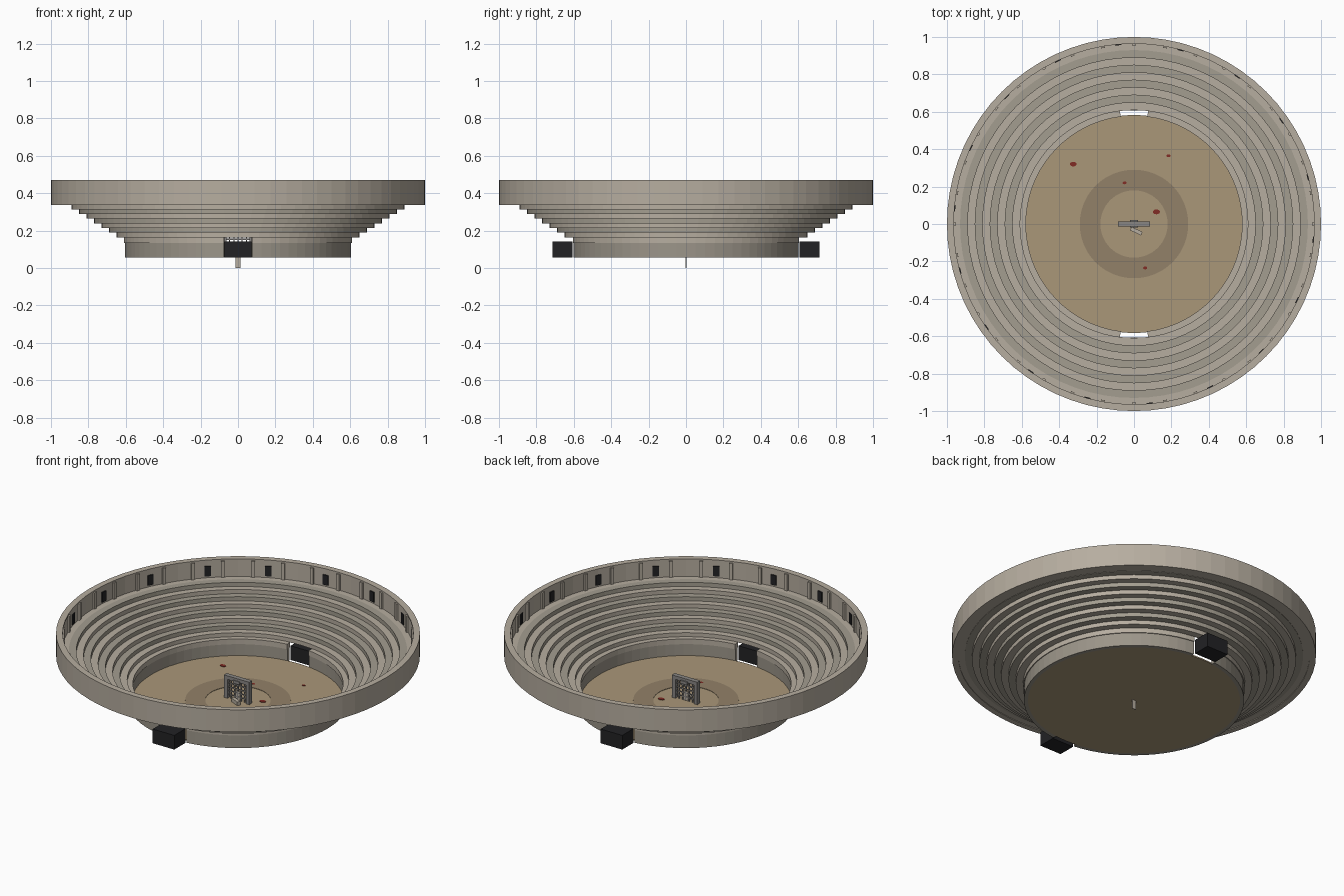
import bpy, bmesh
from math import sin, cos, pi, radians, ceil
from mathutils import Matrix, Vector

if "Cube" in bpy.data.objects:
    bpy.data.objects.remove(bpy.data.objects["Cube"])


def material(name, rgb):
    m = bpy.data.materials.new(name)
    m.diffuse_color = (*rgb, 1)
    m.use_nodes = True
    m.node_tree.nodes["Principled BSDF"].inputs["Base Color"].default_value = m.diffuse_color
    return m


STONE = material("light_stone", (0.47, 0.42, 0.35))
STONE2 = material("dark_stone", (0.37, 0.34, 0.28))
WALL = material("wall_stone", (0.33, 0.30, 0.25))
SAND = material("sand", (0.40, 0.31, 0.19))
SAND2 = material("worn_sand", (0.29, 0.22, 0.14))
DARK = material("dark_opening", (0.016, 0.016, 0.018))
IRON = material("iron", (0.25, 0.24, 0.23))
BLOOD = material("stain", (0.22, 0.025, 0.018))


def finish(bm, name, mat):
    bmesh.ops.recalc_face_normals(bm, faces=bm.faces)
    me = bpy.data.meshes.new(name)
    bm.to_mesh(me)
    bm.free()
    me.materials.append(mat)
    ob = bpy.data.objects.new(name, me)
    bpy.context.collection.objects.link(ob)
    return ob


def ring(name, r0, r1, z0, z1, mat, arcs=((0, 360),), seg=72):
    """Rectangular section swept round the z axis over one or more arcs."""
    bm = bmesh.new()
    for a0, a1 in arcs:
        full = a1 - a0 == 360
        n = ceil(seg * (a1 - a0) / 360)
        loops = []
        for i in range(n if full else n + 1):
            a = radians(a0 + (a1 - a0) * i / n)
            loops.append([bm.verts.new((r * cos(a), r * sin(a), z))
                          for r, z in ((r0, z0), (r1, z0), (r1, z1), (r0, z1))])
        for i in range(n):
            p, q = loops[i], loops[(i + 1) % len(loops)]
            for k in range(4):
                j = (k + 1) % 4
                bm.faces.new((p[k], p[j], q[j], q[k]))
        if not full:
            bm.faces.new(loops[0])
            bm.faces.new(loops[-1])
    return finish(bm, name, mat)


def boxes(name, items, mat):
    """items: (centre, size, turn about z in degrees)"""
    bm = bmesh.new()
    for c, s, turn in items:
        m = Matrix.Translation(c) @ Matrix.Rotation(radians(turn), 4, 'Z') @ Matrix.Diagonal((*s, 1))
        bmesh.ops.create_cube(bm, size=1, matrix=m)
    return finish(bm, name, mat)


def disc(name, x, y, z0, z1, rx, ry, mat, seg):
    bm = bmesh.new()
    m = Matrix.Translation((x, y, (z0 + z1) / 2)) @ Matrix.Diagonal((rx, ry, z1 - z0, 1))
    bmesh.ops.create_cone(bm, cap_ends=True, segments=seg, radius1=1, radius2=1, depth=1, matrix=m)
    return finish(bm, name, mat)


def polar(r, deg, z):
    return Vector((r * cos(radians(deg)), r * sin(radians(deg)), z))


# arena floor with a worn track and stains
disc("arena_floor", 0, 0, 0.056, 0.064, 0.583, 0.583, SAND, 72)
ring("worn_track", 0.18, 0.29, 0.062, 0.066, SAND2)
for i, (x, y, r) in enumerate(((-0.325, 0.32, 0.018), (0.185, 0.365, 0.011), (-0.05, 0.22, 0.011),
                               (0.12, 0.065, 0.019), (0.06, -0.235, 0.011))):
    disc(f"stain_{i}", x, y, 0.062, 0.067, r, r * 0.7, BLOOD, 16)

# podium wall and coping, open at the front and back gates
gap = 7.1
arcs = ((-90 + gap, 90 - gap), (90 + gap, 270 - gap))
ring("podium_wall", 0.582, 0.605, 0.056, 0.14, WALL, arcs)
ring("podium_coping", 0.578, 0.61, 0.135, 0.166, STONE, arcs)

# gate tunnels
for name, s in (("front_gate_tunnel", -1), ("back_gate_tunnel", 1)):
    boxes(name, [((0, s * 0.661, 0.1), (0.145, 0.106, 0.086), 0)], DARK)

# seating tiers
for i in range(8):
    r, z = 0.61 + 0.04 * i, 0.165 + 0.025 * i
    ring(f"seat_tier_{i}", r - 0.001, r + 0.04, z - 0.001, z + 0.025, STONE2 if i % 2 else STONE)

# top walkway and outer wall
ring("top_walkway", 0.928, 0.99, 0.341, 0.364, STONE)
ring("outer_wall", 0.966, 1.0, 0.337, 0.468, STONE)
ring("wall_cap", 0.964, 1.0, 0.462, 0.472, STONE)

# pilasters and dark windows on the inside of the outer wall
boxes("wall_pilasters", [(polar(0.965, 10 * k, 0.413), (0.02, 0.02, 0.1), 10 * k) for k in range(36)], STONE)
boxes("wall_windows", [(polar(0.964, 15 + 20 * k, 0.405), (0.01, 0.035, 0.06), 15 + 20 * k)
                       for k in range(18)], DARK)

# standing grate in the middle: frame and lattice
boxes("grate_frame", [((-0.073, 0, 0.125), (0.022, 0.026, 0.125), 0),
                      ((0.073, 0, 0.125), (0.022, 0.026, 0.125), 0),
                      ((0, 0, 0.19), (0.17, 0.028, 0.022), 0)], IRON)
bars = [((x, 0, 0.122), (0.006, 0.006, 0.12), 0) for x in (-0.045, -0.022, 0, 0.022, 0.045)]
bars += [((0, 0, z), (0.13, 0.006, 0.006), 0) for z in (0.085, 0.108, 0.131, 0.154)]
boxes("grate_bars", bars, IRON)
boxes("grate_bracket", [((0, 0.002, 0.178), (0.045, 0.04, 0.018), 0)], IRON)

# thin stake through the floor and a fallen block
boxes("center_stake", [((0, 0, 0.06), (0.028, 0.004, 0.12), 0)], STONE)
boxes("fallen_block", [((0.012, -0.038, 0.075), (0.065, 0.02, 0.022), -25)], STONE)
